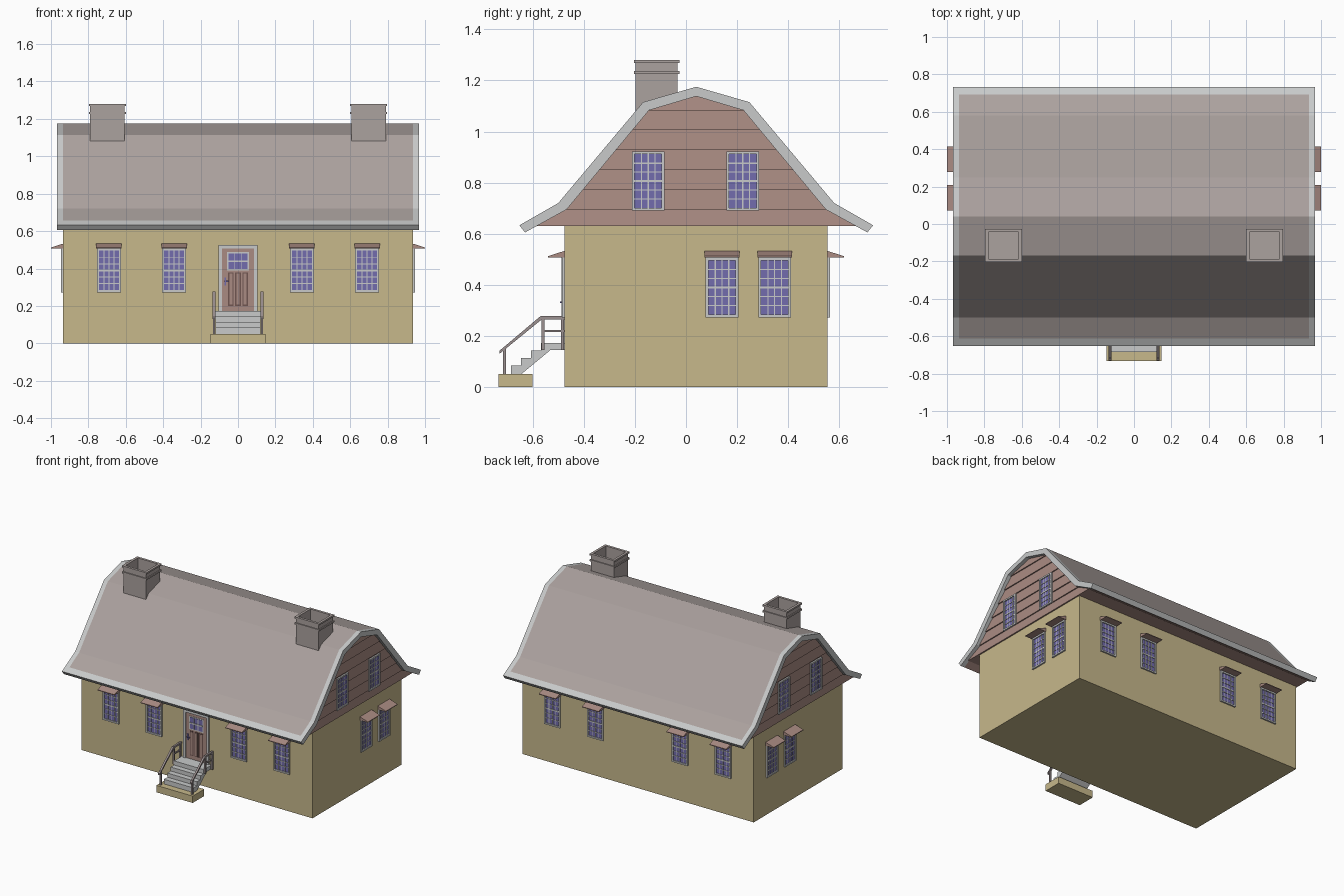
import bpy, bmesh, math
from mathutils import Matrix, Vector

if "Cube" in bpy.data.objects:
    bpy.data.objects.remove(bpy.data.objects["Cube"])

def mat(name, rgb):
    m = bpy.data.materials.new(name)
    m.diffuse_color = (*rgb, 1)
    m.use_nodes = True
    m.node_tree.nodes["Principled BSDF"].inputs["Base Color"].default_value = m.diffuse_color
    return m

WALL, RED, TRIM, ROOF, GLASS, DARK, RAIL = range(7)
MATS = [mat("tan_wall", (0.57, 0.48, 0.26)), mat("faded_red", (0.40, 0.26, 0.225)),
        mat("light_grey_trim", (0.58, 0.59, 0.59)), mat("roof_grey", (0.41, 0.36, 0.345)),
        mat("violet_glass", (0.17, 0.15, 0.42)), mat("dark_red", (0.16, 0.09, 0.08)),
        mat("rail_grey", (0.33, 0.28, 0.28))]

def box(bm, x0, x1, y0, y1, z0, z1, m):
    M = Matrix.Translation(((x0+x1)/2, (y0+y1)/2, (z0+z1)/2)) @ Matrix.Diagonal((x1-x0, y1-y0, z1-z0, 1))
    vs = bmesh.ops.create_cube(bm, size=1, matrix=M)["verts"]
    for f in {f for v in vs for f in v.link_faces}:
        f.material_index = m

def prism(bm, pts, x0, x1, m):
    """Extrude a (y, z) outline along x."""
    a = [bm.verts.new((x0, y, z)) for y, z in pts]
    b = [bm.verts.new((x1, y, z)) for y, z in pts]
    fs = [bm.faces.new(a), bm.faces.new(b[::-1])]
    n = len(pts)
    fs += [bm.faces.new((a[i], b[i], b[(i+1) % n], a[(i+1) % n])) for i in range(n)]
    for f in fs:
        f.material_index = m

def finish(bm, name, matrix=None):
    if matrix:
        bm.transform(matrix)
    bmesh.ops.recalc_face_normals(bm, faces=bm.faces)
    me = bpy.data.meshes.new(name)
    bm.to_mesh(me)
    bm.free()
    for m in MATS:
        me.materials.append(m)
    ob = bpy.data.objects.new(name, me)
    bpy.context.collection.objects.link(ob)
    return ob

HX, YF, YB, CY = 0.935, -0.475, 0.553, 0.04

# House body
bm = bmesh.new()
box(bm, -HX, HX, YF, YB, 0, 0.635, WALL)
finish(bm, "house_walls")

# Roof shell: half profiles as (distance from ridge, z), eave to ridge
outer = [(0.692, 0.633), (0.652, 0.656), (0.54, 0.72), (0.208, 1.115), (0, 1.175)]
inner = [(0.67, 0.605), (0.63, 0.627), (0.507, 0.695), (0.185, 1.083), (0, 1.138)]
full = lambda p: [(CY-d, z) for d, z in p] + [(CY+d, z) for d, z in p[-2::-1]]
top, low = full(outer), full(inner)
bm = bmesh.new()
xs = [-0.967, -0.935, 0.935, 0.967]
T = [[bm.verts.new((x, *p)) for p in top] for x in xs]
L = [[bm.verts.new((x, *p)) for p in low] for x in xs]
n = len(top)
for i in range(3):
    for j in range(n-1):
        f = bm.faces.new((T[i][j], T[i+1][j], T[i+1][j+1], T[i][j+1]))
        f.material_index = ROOF if i == 1 and 0 < j < n-2 else TRIM
        f = bm.faces.new((L[i][j], L[i][j+1], L[i+1][j+1], L[i+1][j]))
        f.material_index = RED if i == 1 else TRIM
    for j in (0, n-1):
        bm.faces.new((T[i][j], L[i][j], L[i+1][j], T[i+1][j])).material_index = TRIM
for i in (0, 3):
    for j in range(n-1):
        bm.faces.new((T[i][j], T[i][j+1], L[i][j+1], L[i][j])).material_index = TRIM
finish(bm, "gambrel_roof")

# Gable core with flat soffit, then overlapping siding boards on both ends
bm = bmesh.new()
prism(bm, full([(0.62, 0.63), (0.507, 0.695), (0.185, 1.083), (0, 1.138)]), -HX, HX, RED)
finish(bm, "gable_core")

def half_width(z):
    for (d0, z0), (d1, z1) in zip(inner, inner[1:]):
        if z <= z1 + 1e-6:
            return d0 + (d1-d0)*(z-z0)/(z1-z0)
    return 0

levels = [0.63] + [0.695 + 0.0776*i for i in range(6)] + [1.136]
bm = bmesh.new()
for s in (-1, 1):
    for z0, z1 in zip(levels, levels[1:]):
        w0, w1 = half_width(z0), half_width(z1)
        v = [bm.verts.new((s*x, CY+y, z)) for x, y, z in (
            (HX, -w0, z0), (HX, w0, z0), (HX, w1, z1), (HX, -w1, z1),
            (HX+.01, -w0, z0), (HX+.01, w0, z0), (HX+.002, w1, z1), (HX+.002, -w1, z1))]
        for q in ((4, 5, 6, 7), (0, 1, 5, 4), (1, 2, 6, 5), (2, 3, 7, 6), (3, 0, 4, 7), (0, 3, 2, 1)):
            bm.faces.new([v[k] for k in q]).material_index = RED
finish(bm, "gable_siding")

# Windows: local x along the wall, -y outward
def frame(bm, w, z0, z1, t, d):
    for s in (-1, 1):
        box(bm, *sorted((s*w, s*(w-t))), -d, 0, z0, z1, TRIM)
    box(bm, -w+t, w-t, -d, 0, z1-t, z1, TRIM)

def panes(bm, w, z0, z1, cols, rows, d, t=0.0045):
    box(bm, -w, w, -d, 0, z0, z1, GLASS)
    for i in range(1, cols):
        x = -w + 2*w*i/cols
        box(bm, x-t/2, x+t/2, -d-.003, 0, z0, z1, TRIM)
    for i in range(1, rows):
        z = z0 + (z1-z0)*i/rows
        h = t if i*2 == rows else t/2
        box(bm, -w, w, -d-.004, 0, z-h, z+h, TRIM)

def window(name, pos, angle, z0, z1, hood):
    bm = bmesh.new()
    frame(bm, 0.064, z0, z1, 0.011, 0.011)
    box(bm, -0.053, 0.053, -0.011, 0, z0, z0+0.011, TRIM)
    panes(bm, 0.053, z0+.011, z1-.011, 4, 6, 0.003)
    if hood:
        prism(bm, [(0, 0.533), (-0.065, 0.512), (-0.065, 0.507), (0, 0.507)], -0.068, 0.068, RED)
    finish(bm, name, Matrix.Translation(pos) @ Matrix.Rotation(math.radians(angle), 4, 'Z'))

for i, x in enumerate((-0.69, -0.342, 0.342, 0.69)):
    window(f"front_window_{i+1}", (x, YF, 0), 0, 0.273, 0.506, True)
    window(f"back_window_{i+1}", (x, YB, 0), 180, 0.273, 0.506, True)
for side, s in (("left", -1), ("right", 1)):
    for i, y in enumerate((0.141, 0.347)):
        window(f"{side}_window_{i+1}", (s*HX, y, 0), s*90, 0.273, 0.506, True)
    for i, y in enumerate((-0.148, 0.222)):
        window(f"{side}_gable_window_{i+1}", (s*(HX+.008), y, 0), s*90, 0.69, 0.922, False)

# Door with glazed top, three panels and a handle
bm = bmesh.new()
frame(bm, 0.104, 0.172, 0.527, 0.019, 0.012)
box(bm, -0.085, 0.085, -0.004, 0, 0.172, 0.508, RED)
box(bm, -0.058, 0.058, -0.006, 0, 0.39, 0.487, TRIM)
panes(bm, 0.051, 0.397, 0.48, 3, 2, 0.008)
for x in (-0.038, 0, 0.038):
    box(bm, x-.015, x+.015, -0.006, 0, 0.2, 0.38, DARK)
    box(bm, x-.008, x+.008, -0.008, 0, 0.207, 0.373, RED)
box(bm, -0.073, -0.063, -0.01, 0, 0.31, 0.352, GLASS)
box(bm, -0.073, -0.05, -0.018, -0.01, 0.328, 0.335, GLASS)
finish(bm, "front_door", Matrix.Translation((0, YF, 0)))

# Stair pad and steps
bm = bmesh.new()
box(bm, -0.147, 0.147, -0.733, -0.6, 0, 0.05, WALL)
finish(bm, "stair_pad")
steps = [(YF, 0.145), (-0.53, 0.145), (-0.645, 0.05), (-0.685, 0.05)]
for y, z, y2 in ((-0.685, .084, -0.645), (-0.645, .114, -0.606), (-0.606, .143, -0.567), (-0.567, .173, YF)):
    steps += [(y, z), (y2, z)]
bm = bmesh.new()
prism(bm, steps, -0.12, 0.12, TRIM)
finish(bm, "front_steps")

# Handrails
bm = bmesh.new()
for s in (-1, 1):
    x0, x1 = s*0.128-.007, s*0.128+.007
    for y, z0, z1 in ((-0.71, 0.05, 0.155), (-0.56, 0.145, 0.27), (-0.483, 0.145, 0.27)):
        box(bm, x0+.001, x1-.001, y-.006, y+.006, z0, z1, RAIL)
    prism(bm, [(-0.73, 0.13), (-0.73, 0.142), (-0.57, 0.277), (YF, 0.277), (YF, 0.264), (-0.565, 0.264)], x0, x1, RAIL)
    box(bm, x0+.002, x1-.002, -0.56, YF, 0.215, 0.224, RAIL)
finish(bm, "stair_rails")

# Hollow chimneys with two raised bands: rings of (outset, z)
rings = [(0, 1.03), (0, 1.225), (.007, 1.225), (.007, 1.237), (0, 1.237), (0, 1.268),
         (.007, 1.268), (.007, 1.28), (-.011, 1.28), (-.011, 1.19)]
for name, cx in (("left_chimney", -0.698), ("right_chimney", 0.698)):
    bm = bmesh.new()
    R = [[bm.verts.new((cx + a*(0.092+o), -0.115 + b*(0.082+o), z))
          for a, b in ((-1, -1), (1, -1), (1, 1), (-1, 1))] for o, z in rings]
    for a, b in zip(R, R[1:]):
        for k in range(4):
            bm.faces.new((a[k], a[(k+1) % 4], b[(k+1) % 4], b[k]))
    bm.faces.new(R[0])
    bm.faces.new(R[-1])
    for f in bm.faces:
        f.material_index = ROOF
    finish(bm, name)
